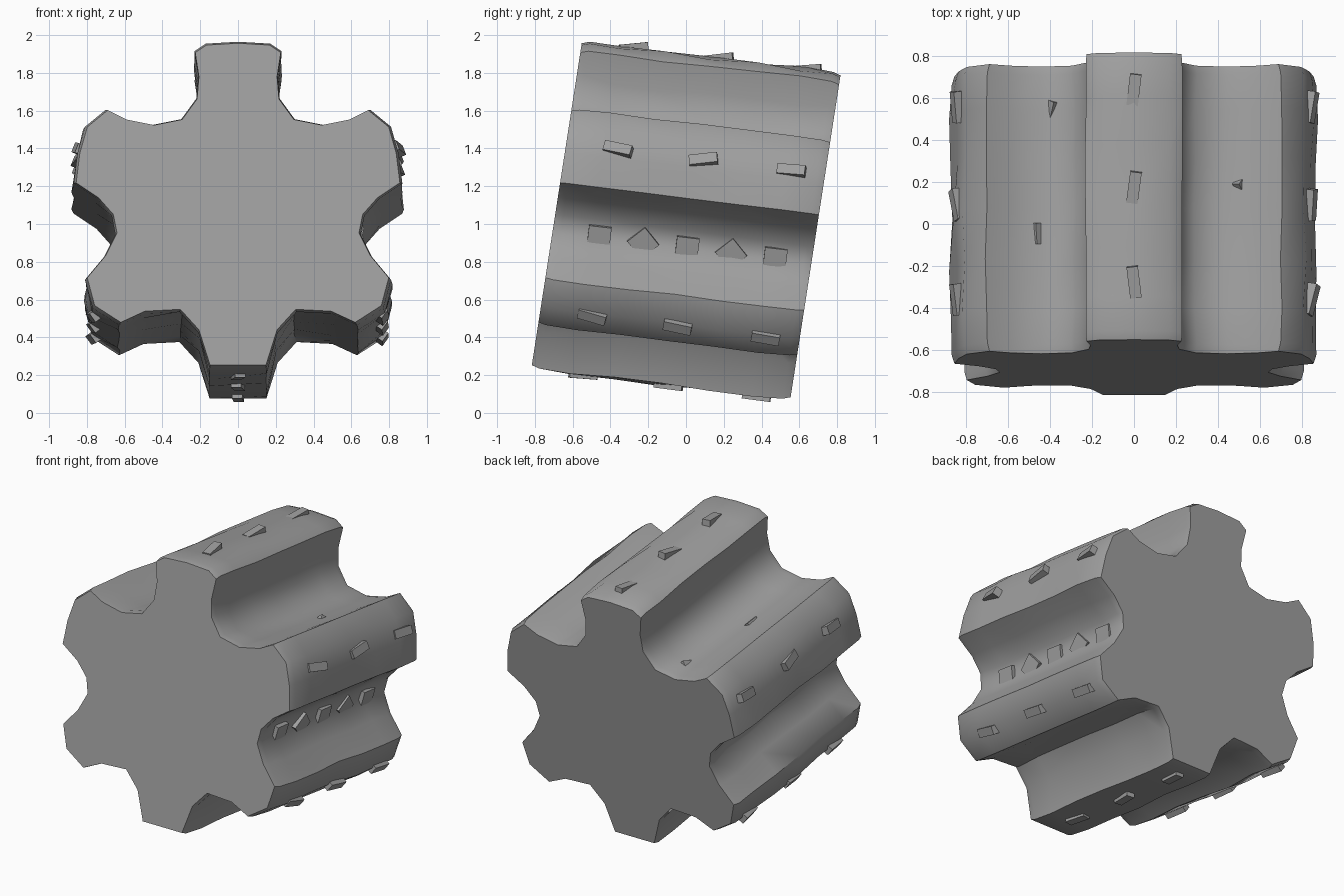
import bpy, bmesh, math, random
from mathutils import Vector, Matrix

random.seed(4)
if "Cube" in bpy.data.objects:
    bpy.data.objects.remove(bpy.data.objects["Cube"])

grey = bpy.data.materials.new("stone grey")
grey.use_nodes = True
colour = (0.35, 0.35, 0.35, 1)
grey.diffuse_color = colour
grey.node_tree.nodes["Principled BSDF"].inputs["Base Color"].default_value = colour

AXIS = Vector((0, 1.37, -0.17))      # front to back, sloping down
CENTRE = Vector((0, 1.1))


def place(x, z, t):
    """Point of the leaning gear: front outline position and depth fraction."""
    return Vector((x, -0.55 + (z - 1.97) * 0.155, z)) + AXIS * t


def finish(name, bm, angle):
    bmesh.ops.recalc_face_normals(bm, faces=bm.faces)
    mesh = bpy.data.meshes.new(name)
    bm.to_mesh(mesh)
    bm.free()
    mesh.materials.append(grey)
    obj = bpy.data.objects.new(name, mesh)
    bpy.context.collection.objects.link(obj)
    bpy.ops.object.select_all(action="DESELECT")
    obj.select_set(True)
    bpy.context.view_layer.objects.active = obj
    bpy.ops.object.shade_smooth_by_angle(angle=math.radians(angle))
    return obj


# Six-toothed gear body: right half of the outline, mirrored to the left
half = [(0, 1.97), (0.17, 1.96), (0.23, 1.92), (0.21, 1.79), (0.22, 1.67),
        (0.3, 1.56), (0.45, 1.53), (0.6, 1.56), (0.7, 1.61), (0.81, 1.52),
        (0.85, 1.38), (0.87, 1.22), (0.75, 1.14), (0.67, 1.05), (0.65, 0.95),
        (0.71, 0.83), (0.81, 0.71), (0.77, 0.56), (0.63, 0.47), (0.5, 0.53),
        (0.31, 0.54), (0.21, 0.43), (0.15, 0.24)]
outline = half + [(-x, z) for x, z in reversed(half[1:])]

bm = bmesh.new()
rings = []
depths = [0, 0.03, 0.15, 0.32, 0.5, 0.68, 0.85, 0.97, 1]
for t in depths:
    end = t in (0, 1)
    ring = []
    for x, z in outline:
        p = Vector((x, z)) - CENTRE
        valley = p.length < 0.73
        if end:
            p *= 0.985
        elif 0.1 < t < 0.9:
            p *= random.uniform(0.95, 0.985) if valley else random.uniform(0.99, 1.015)
        p += CENTRE
        ring.append(bm.verts.new(place(p.x, p.y, t)))
    rings.append(ring)
n = len(outline)
for a, b in zip(rings, rings[1:]):
    for i in range(n):
        j = (i + 1) % n
        bm.faces.new((a[i], a[j], b[j], b[i]))
bm.faces.new(rings[0])
bm.faces.new(rings[-1])
finish("gear_body", bm, 50)


def stud(name, x, z, t, size, turn, lean=0):
    """Small block on the surface, facing away from the gear centre."""
    out = Vector((x, 0, z - CENTRE.y)).normalized()
    along = AXIS.normalized()
    along = (along - out * along.dot(out)).normalized()
    side = out.cross(along)
    frame = Matrix((side, along, out)).transposed().to_4x4()
    spin = Matrix.Rotation(turn, 4, "Z") @ Matrix.Rotation(lean, 4, "X")
    matrix = Matrix.Translation(place(x, z, t)) @ frame @ spin @ Matrix.Diagonal((*size, 1))
    block = bmesh.new()
    bmesh.ops.create_cube(block, size=1, matrix=matrix)
    finish(name, block, 30)


# Three tilted studs along the tip of every tooth
tips = {"top": (0, 1.965), "bottom": (0, 0.24),
        "upper_left": (0.84, 1.43), "upper_right": (-0.84, 1.43),
        "lower_left": (0.76, 0.55), "lower_right": (-0.76, 0.55)}
for label, (x, z) in tips.items():
    for k, t in enumerate((0.2, 0.53, 0.87)):
        stud(f"{label}_tooth_stud_{k}", x, z, t, (0.055, 0.15, 0.05),
             random.uniform(-0.2, 0.2), random.uniform(0.05, 0.2))

# Row of square plates in one side valley
for k in range(5):
    stud(f"valley_plate_{k}", 0.635, 0.96, 0.18 + 0.17 * k, (0.12, 0.12, 0.03),
         (k % 2) * math.pi / 4)

# Loose chips lying in the upper valleys
for k, (x, t) in enumerate([(-0.47, 0.42), (-0.4, 0.85), (0.52, 0.6), (0.6, 0.15)]):
    stud(f"valley_chip_{k}", x, 1.5, t, (0.06, 0.1, 0.04), 0.4 * k)
